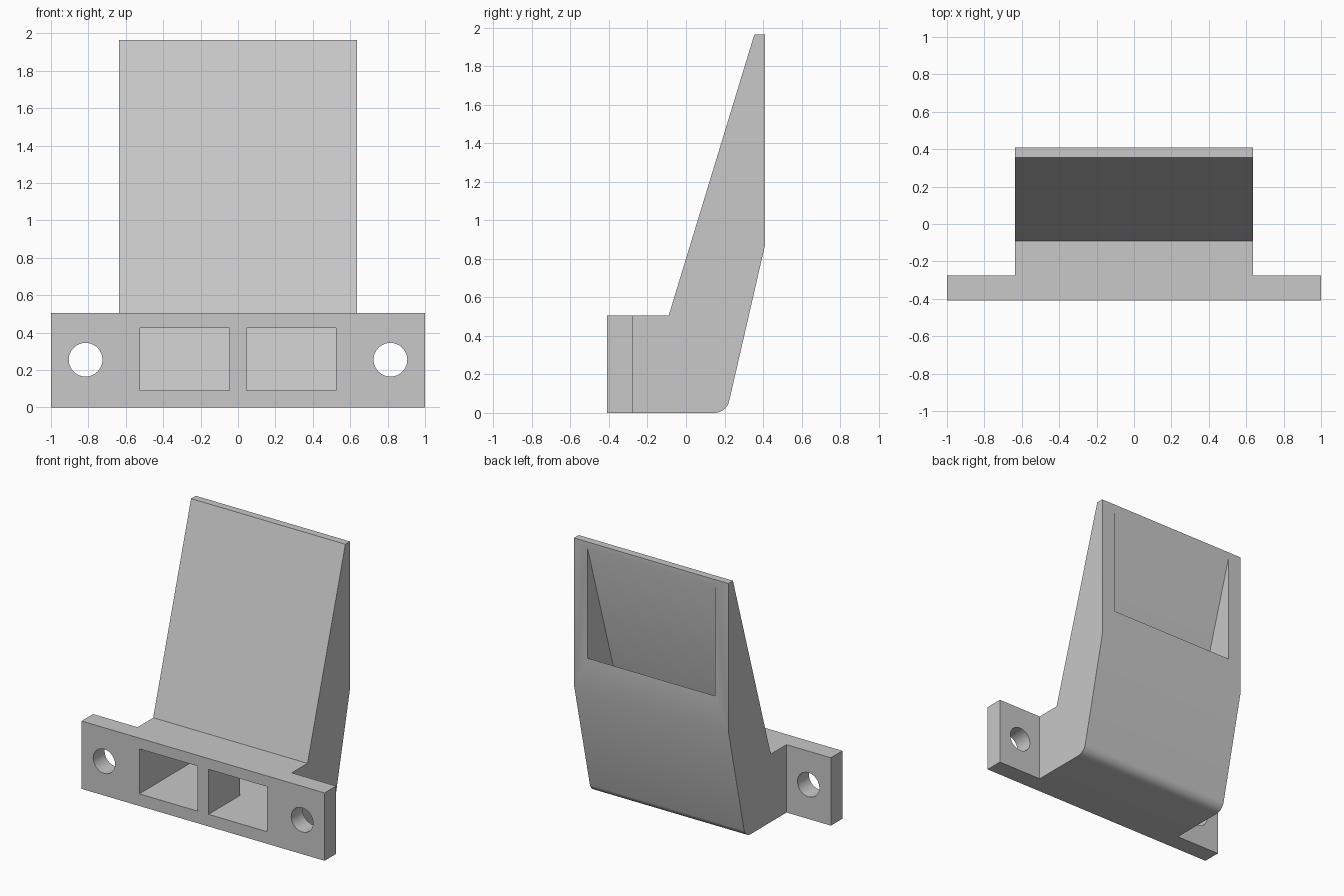
import bpy, bmesh, math
from mathutils import Matrix

if "Cube" in bpy.data.objects:
    bpy.data.objects.remove(bpy.data.objects["Cube"])

grey = bpy.data.materials.new("light grey")
grey.use_nodes = True
grey.diffuse_color = (0.58, 0.58, 0.58, 1)
grey.node_tree.nodes["Principled BSDF"].inputs["Base Color"].default_value = grey.diffuse_color


def finish(bm, name):
    bmesh.ops.recalc_face_normals(bm, faces=bm.faces)
    mesh = bpy.data.meshes.new(name)
    bm.to_mesh(mesh)
    bm.free()
    mesh.materials.append(grey)
    obj = bpy.data.objects.new(name, mesh)
    bpy.context.collection.objects.link(obj)
    return obj


def prism(name, profile, x0, x1, fillet_at=None):
    """Extrude a (y, z) profile along x, optionally filleting one corner."""
    bm = bmesh.new()
    face = bm.faces.new([bm.verts.new((x0, y, z)) for y, z in profile])
    out = bmesh.ops.extrude_face_region(bm, geom=[face])
    moved = [v for v in out["geom"] if isinstance(v, bmesh.types.BMVert)]
    bmesh.ops.translate(bm, verts=moved, vec=(x1 - x0, 0, 0))
    if fillet_at:
        corner = [e for e in bm.edges if all(
            abs(v.co.y - fillet_at[0]) + abs(v.co.z - fillet_at[1]) < 1e-4 for v in e.verts)]
        bmesh.ops.bevel(bm, geom=corner, offset=0.06, segments=8, profile=0.5,
                        affect='EDGES')
    return finish(bm, name)


def box(name, x0, x1, y0, y1, z0, z1):
    return prism(name, [(y0, z0), (y1, z0), (y1, z1), (y0, z1)], x0, x1)


def combine(target, tool, operation):
    mod = target.modifiers.new(operation, 'BOOLEAN')
    mod.operation, mod.solver, mod.object = operation, 'EXACT', tool
    bpy.context.view_layer.objects.active = target
    bpy.ops.object.modifier_apply(modifier=mod.name)
    bpy.data.objects.remove(tool)


# Leaning duct body with a rounded lower back edge
heel = (0.21, 0)
duct = prism("air_duct", [(-0.34, 0), heel, (0.41, 0.87), (0.41, 1.965),
                          (0.355, 1.965), (-0.09, 0.505), (-0.34, 0.505)],
             -0.635, 0.635, fillet_at=heel)

# Mounting plate across the front
combine(duct, box("mounting_plate", -1, 1, -0.41, -0.275, 0, 0.505), 'UNION')

# Inner chamber, open at the upper back
combine(duct, prism("chamber", [(-0.04, 0.09), (0.18, 0.09), (0.41, 1.1), (0.5, 1.1),
                                (0.5, 1.925), (0.41, 1.925), (-0.047, 0.425),
                                (-0.04, 0.425)], -0.525, 0.525), 'DIFFERENCE')

# Twin front inlets and screw holes
for side in (-1, 1):
    inner, outer = sorted((side * 0.045, side * 0.525))
    combine(duct, box("inlet", inner, outer, -0.5, -0.03, 0.09, 0.425), 'DIFFERENCE')
    bm = bmesh.new()
    bmesh.ops.create_cone(bm, cap_ends=True, segments=48, radius1=0.09, radius2=0.09, depth=0.4,
                          matrix=Matrix.Translation((side * 0.815, -0.34, 0.255))
                          @ Matrix.Rotation(math.pi / 2, 4, 'X'))
    combine(duct, finish(bm, "screw_hole"), 'DIFFERENCE')

# Smooth the rounded surfaces, keep hard edges
bpy.ops.object.select_all(action='DESELECT')
duct.select_set(True)
bpy.context.view_layer.objects.active = duct
bpy.ops.object.shade_smooth_by_angle(angle=math.radians(30))
